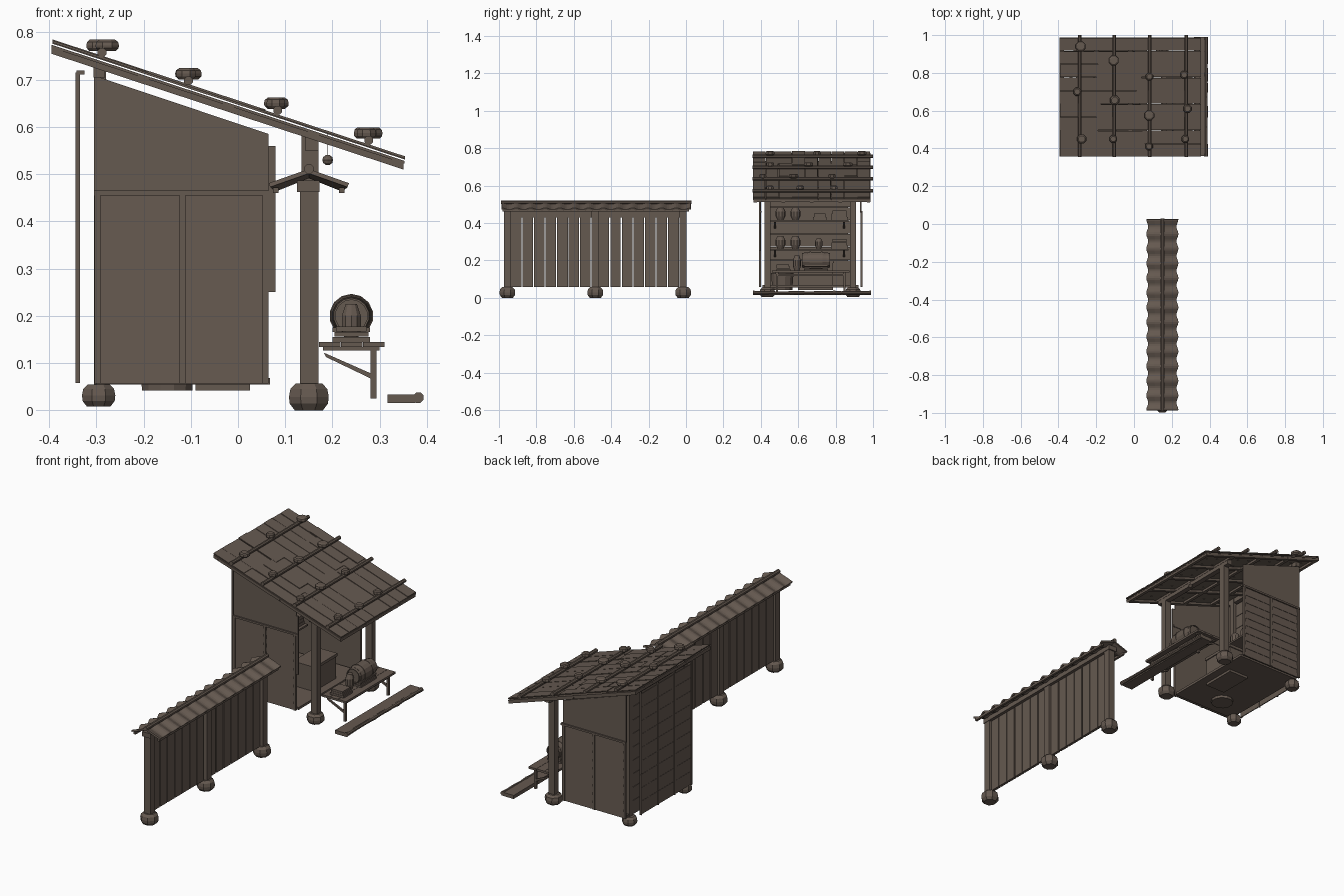
import bpy, bmesh, math, random
from mathutils import Vector, Matrix

random.seed(4)
cube = bpy.data.objects.get("Cube")
if cube:
    bpy.data.objects.remove(cube)

wood = bpy.data.materials.new("weathered_brown")
wood.use_nodes = True
COLOR = (0.13, 0.1, 0.08, 1)
wood.diffuse_color = COLOR
wood.node_tree.nodes["Principled BSDF"].inputs["Base Color"].default_value = COLOR


def finish(name, bm):
    bmesh.ops.recalc_face_normals(bm, faces=bm.faces)
    mesh = bpy.data.meshes.new(name)
    bm.to_mesh(mesh)
    bm.free()
    mesh.materials.append(wood)
    obj = bpy.data.objects.new(name, mesh)
    bpy.context.collection.objects.link(obj)
    return obj


def box(name, x, y, z):
    """Box from (min, max) pairs."""
    bm = bmesh.new()
    size = Matrix.Diagonal((x[1] - x[0], y[1] - y[0], z[1] - z[0], 1))
    mid = Vector((sum(x), sum(y), sum(z))) / 2
    bmesh.ops.create_cube(bm, size=1, matrix=Matrix.Translation(mid) @ size)
    return finish(name, bm)


def prism(name, outline, depth):
    """Outline of 3D points extruded by a vector."""
    bm = bmesh.new()
    face = bm.faces.new([bm.verts.new(p) for p in outline])
    new = bmesh.ops.extrude_face_region(bm, geom=[face])["geom"]
    verts = [v for v in new if isinstance(v, bmesh.types.BMVert)]
    bmesh.ops.translate(bm, verts=verts, vec=depth)
    return finish(name, bm)


def extrude_y(name, outline, y):
    """Outline in x, z extruded between two y values."""
    return prism(name, [(px, y[0], pz) for px, pz in outline], (0, y[1] - y[0], 0))


def lathe(name, loc, profile, sides=8, along_y=False):
    """Closed turned shape from (radius, height) rings."""
    bm = bmesh.new()
    rings = []
    for r, h in profile:
        angles = [math.tau * (i + .5) / sides for i in range(sides)]
        rings.append([bm.verts.new((r * math.cos(a), r * math.sin(a), h)) for a in angles])
    for a, b in zip(rings, rings[1:]):
        for i in range(sides):
            j = (i + 1) % sides
            bm.faces.new((a[i], a[j], b[j], b[i]))
    bm.faces.new(rings[0])
    bm.faces.new(rings[-1])
    if along_y:
        bmesh.ops.rotate(bm, verts=bm.verts, matrix=Matrix.Rotation(-math.pi / 2, 3, "X"))
    bmesh.ops.translate(bm, verts=bm.verts, vec=loc)
    return finish(name, bm)


def stone(name, x, y, z, r, h):
    return lathe(name, (x, y, z), [(r * .75, 0), (r * 1.02, h * .25), (r * 1.06, h * .5),
                                   (r * .98, h * .8), (r * .7, h)])


def pole(name, x, y, z, r):
    return lathe(name, (x, y[0], z), [(r, 0), (r, y[1] - y[0])], 8, True)


def jar(name, x, y, z, r, h):
    return lathe(name, (x, y, z), [(r * .6, 0), (r, h * .3), (r, h * .7),
                                   (r * .7, h * .92), (r * .6, h)], 10)


# ---- Fence: posts on stones, boards, rails
for y in (-.955, -.485, -.015):
    stone("fence_stone", .15, y, 0, .043, .057)
    box("fence_post", (.131, .17), (y - .019, y + .019), (.05, .475))
for start in (-.936, -.466):
    step = .432 / 7
    for i in range(7):
        a = start + i * step
        box("fence_board", (.143, .157), (a, a + step - random.uniform(.004, .008)), (.057, .465))
    box("fence_rail", (.139, .149), (start, start + .432), (.43, .465))
box("fence_top_beam", (.125, .173), (-.98, .01), (.462, .487))

# ---- Fence roof: two wavy bark slopes and a ridge pole
for side in (-1, 1):
    bm = bmesh.new()
    rows = []
    count = 104
    for i in range(count + 1):
        y = -.985 + 1.01 * i / count
        wave = math.cos(math.tau * i / 8)
        reach = .08 + .005 * wave
        pts = [(.15 + side * reach * t, .506 - .03 * t + .005 * wave) for t in (0, .5, 1)]
        rows.append([bm.verts.new((px, y, pz)) for px, pz in pts])
    for a, b in zip(rows, rows[1:]):
        for k in range(2):
            bm.faces.new((a[k], a[k + 1], b[k + 1], b[k]))
    sheet = finish("fence_roof_slope", bm)
    sheet.modifiers.new("thickness", "SOLIDIFY").thickness = .009
    box("fence_eave_batten", (.15 + side * .07 - .006, .15 + side * .07 + .006), (-.98, .015), (.46, .472))
pole("fence_ridge_pole", .15, (-.99, .03), .511, .011)

# ---- Shed frame
SIDES = (.435, .893)
for y in SIDES:
    stone("back_stone", -.295, y, .008, .036, .047)
    stone("front_stone", .15, y, .003, .042, .052)
    box("back_post", (-.305, -.28), (y - .014, y + .014), (.05, .73))
    box("front_post", (.134, .17), (y - .016, y + .016), (.05, .585))
box("front_beam", (.142, .17), (.39, .94), (.55, .58))
box("back_beam", (-.306, -.282), (.39, .94), (.705, .73))
box("floor", (-.3, .068), (.41, .922), (.055, .068))

# ---- Side walls hung outside the posts: lapped boards, sloped panel above, battens
BOARD = .398 / 9
for y, out in ((.401, -1), (.932, 1)):
    for i in range(9):
        z = .057 + i * BOARD
        lap = [(-.3, y, z), (-.3, y + out * .007, z), (-.3, y + out * .005, z + BOARD), (-.3, y, z + BOARD)]
        prism("side_board", lap, (.36, 0, 0))
    for x in (-.298, -.118, .058):
        box("side_batten", (x - .006, x + .007), sorted((y, y + out * .011)), (.057, .457))
    box("side_rail", (-.305, .075), sorted((y - out * .003, y + out * .012)), (.455, .465))
    extrude_y("side_upper_panel", [(-.305, .465), (.065, .465), (.065, .585), (-.305, .709)],
              (y - out * .001, y + out * .005))
box("hanging_board", (.065, .079), (.391, .399), (.25, .56))

# ---- Back wall: inner boards, plus an outer screen standing off the posts
for i in range(9):
    z = .06 + i * .071
    box("inner_back_board", (-.303, -.296), (.44, .89), (z, z + .069))
    box("screen_board", (-.341, -.336), (.437, .867), (z, z + .07))
for i in range(4):
    y = .437 + i * .1405
    box("screen_batten", (-.344, -.335), (y, y + .008), (.058, .715))
box("screen_cap", (-.342, -.325), (.435, .869), (.711, .72))

# ---- Roof
SLOPE = (.51 - .755) / .745


def roof_z(x):
    return .755 + SLOPE * (x + .395)


def slab(name, x, y, lift, thick):
    """Sloped plank following the roof pitch."""
    a, b = (roof_z(v) + lift for v in x)
    return extrude_y(name, [(x[0], a), (x[1], b), (x[1], b + thick), (x[0], a + thick)], y)


for y in (.37, .52, .672, .825, .976):
    slab("rafter", (-.395, .35), (y - .009, y + .009), 0, .013)
for x in (-.383, -.2, -.02, .16, .338):
    slab("purlin", (x - .012, x + .012), (.36, .986), .001, .012)
for i in range(9):
    y = .357 + i * .0701
    slab("roof_board", (-.395, .352), (y, y + .069), .013, .006)
    cuts = [-.393, -.2 + random.uniform(-.03, .03), .03 + random.uniform(-.03, .03), .352]
    for k in range(3):
        slab("roof_shingle", (cuts[k], cuts[k + 1] + .002), (y, y + random.uniform(.065, .07)),
             random.choice((.022, .024, .026)), .005)

# ---- Roof poles and weight stones
WEIGHTS = {-.288: (.94, .7, .45), -.105: (.865, .655, .45),
           .084: (.78, .575, .41), .277: (.79, .61, .45)}
for x, places in WEIGHTS.items():
    z = roof_z(x) + .038
    pole("roof_pole", x, (.355, 1.0), z, .01)
    for y in places:
        stone("roof_stone", x + random.uniform(-.012, .012), y, z + .003, random.uniform(.02, .027), .024)

# ---- Shelves with jars and boxes
for z in (.415, .262):
    box("shelf", (-.296, -.2), (.45, .87), (z - .009, z))
    for y in (.475, .845):
        extrude_y("shelf_bracket", [(-.296, z - .009), (-.22, z - .009), (-.296, z - .045)], (y - .005, y + .005))
    for y in (.505, .585):
        jar("shelf_jar", -.245, y, z, .026, .068)
    for y, w, n in ((.775, .09, 3), (.68, .07, 2)):
        if z < .3 and n == 2:
            jar("small_jar", -.245, .71, z, .02, .055)
            continue
        for k in range(n):
            box("stacked_box", (-.28, -.215), (y + k * .004, y + w - k * .004), (z + k * .018, z + k * .018 + .0165))

# ---- Goods on the shop floor
box("chest", (-.09, .025), (.6, .785), (.042, .185))
box("chest_lid", (-.095, .03), (.595, .79), (.185, .2))
lathe("tub", (-.15, .515, .042), [(.055, 0), (.062, .09), (.052, .09), (.048, .07)], 12)

# ---- Display bench
for k in range(3):
    x = .171 + k * .047
    box("bench_plank", (x, x + .0455), (.46, .875), (.134, .145))
for y in (.487, .848):
    box("bench_batten", (.18, .3), (y - .008, y + .008), (.127, .134))
    box("bench_leg", (.281, .293), (y - .006, y + .006), (.025, .134))
    extrude_y("bench_brace", [(.182, .122), (.186, .113), (.284, .066), (.284, .077)], (y - .005, y + .005))
box("bench_stretcher", (.283, .291), (.487, .848), (.117, .127))

# ---- Barrel on a cradle, jar and trays
for z, d in ((.145, .04), (.156, .036), (.166, .04)):
    box("barrel_cradle", (.24 - d, .24 + d), (.63, .76), (z, z + .009))
lathe("barrel", (.24, .62, .2), [(.034, .006), (.034, 0), (.038, 0), (.045, .045), (.045, .105),
                                 (.038, .15), (.034, .15), (.034, .144)], 14, True)
for y, r in ((.632, .041), (.66, .0465), (.722, .0465), (.75, .041)):
    lathe("barrel_hoop", (.24, y, .2), [(r, 0), (r, .008)], 14, True)
jar("bench_jar", .24, .593, .145, .021, .08)
for k in range(3):
    z = .145 + k * .011
    box("bench_tray", (.2 + k * .004, .28 - k * .004), (.485, .56 - k * .004), (z, z + .01))

# ---- Hanging lantern ball
lathe("lantern_cord", (.19, .67, .54), [(.001, 0), (.001, .045)], 6)
lathe("lantern", (.19, .67, .519), [(.004, 0), (.01, .005), (.012, .011), (.01, .017), (.004, .022)], 10)

# ---- Long step plank in front with a rough log edge
box("step_plank", (.317, .376), (.36, .99), (.015, .034))
lathe("step_log", (.382, .358, .027),
      [(random.uniform(.008, .012), i * .0395) for i in range(17)], 8, True)
